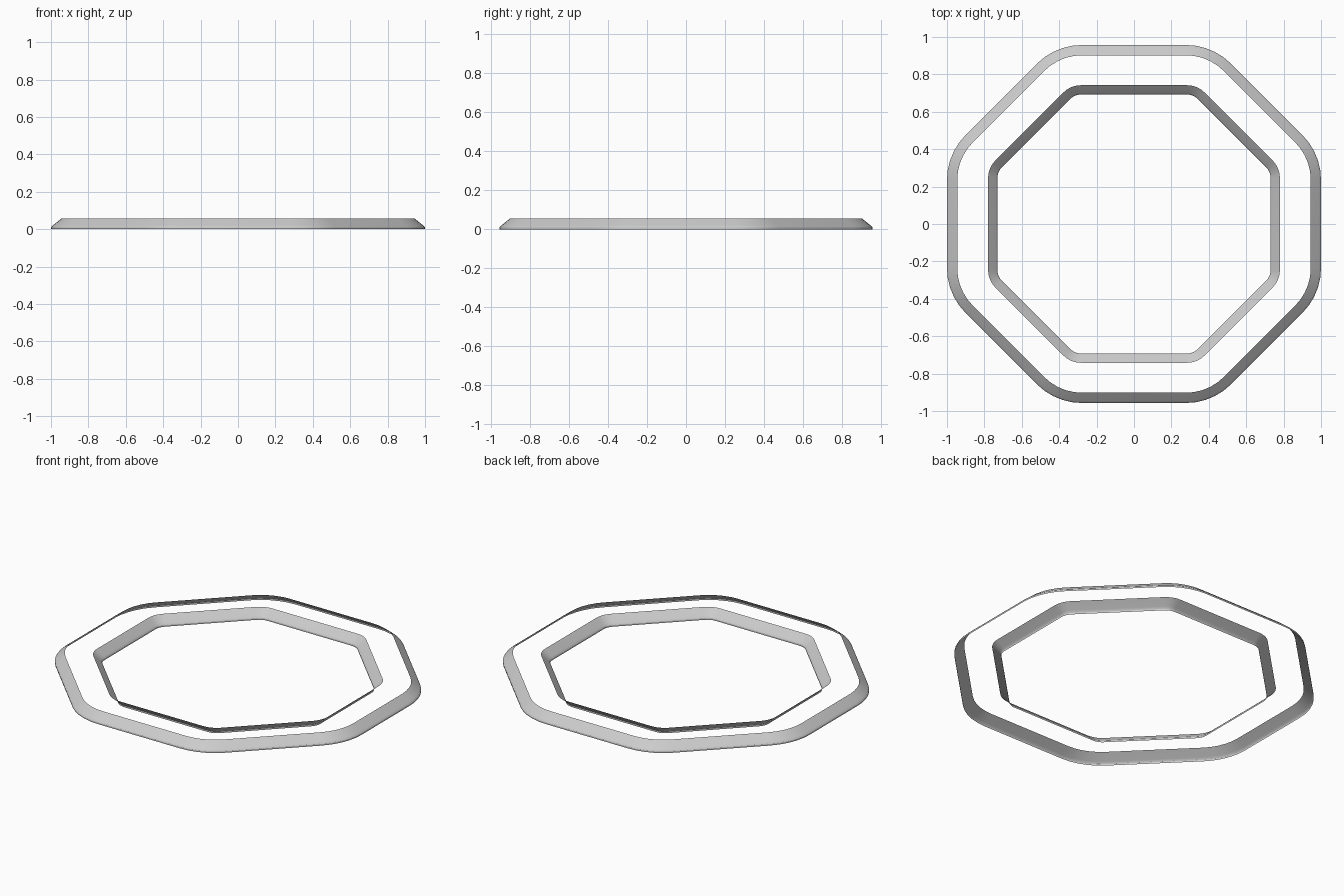
import bpy, bmesh, math
from mathutils import Vector

if "Cube" in bpy.data.objects:
    bpy.data.objects.remove(bpy.data.objects["Cube"])

SEGS = 5


def rounded_octagon(ax, ay, diag, radius):
    """Counter-clockwise octagon with rounded corners.
    ax, ay, diag: distances from centre to the x, y and diagonal sides."""
    dist = [ax, diag, ay, diag] * 2
    pts = []
    for i in range(8):
        a, b = i * math.pi / 4, (i + 1) * math.pi / 4
        # centre of the corner arc lies where both sides, moved in, cross
        d0, d1 = dist[i] - radius, dist[(i + 1) % 8] - radius
        det = math.sin(b - a)
        cx = (d0 * math.sin(b) - d1 * math.sin(a)) / det
        cy = (d1 * math.cos(a) - d0 * math.cos(b)) / det
        for k in range(SEGS + 1):
            t = a + (b - a) * k / SEGS
            pts.append(Vector((cx + radius * math.cos(t), cy + radius * math.sin(t))))
    return pts


def band(name, ax, ay, diag, radius, profile, inward):
    """Open sheet: profile is (inset from outer outline, z), bottom to top."""
    bm = bmesh.new()
    rings = []
    for inset, z in profile:
        outline = rounded_octagon(ax - inset, ay - inset, diag - inset, radius - inset)
        rings.append([bm.verts.new((p.x, p.y, z)) for p in outline])
    n = len(rings[0])
    for low, high in zip(rings, rings[1:]):
        for i in range(n):
            j = (i + 1) % n
            f = [low[i], low[j], high[j], high[i]]
            bm.faces.new(f[::-1] if inward else f)
    mesh = bpy.data.meshes.new(name)
    bm.to_mesh(mesh)
    bm.free()
    obj = bpy.data.objects.new(name, mesh)
    bpy.context.collection.objects.link(obj)
    bpy.context.view_layer.objects.active = obj
    obj.select_set(True)
    bpy.ops.object.shade_smooth_by_angle(angle=math.radians(30))
    obj.select_set(False)


# outer bevel: short upright lip, rounded edge, slope leaning inward
band("outer_bevel", 1.0, 0.957, 0.973, 0.34,
     [(0, 0), (0, 0.009), (0.003, 0.014), (0.010, 0.020), (0.055, 0.056)], False)

# inner bevel: mirrored profile, slope leaning outward and facing the opening
band("inner_bevel", 0.78, 0.742, 0.764, 0.13,
     [(0.050, 0), (0.050, 0.009), (0.047, 0.014), (0.041, 0.020), (0, 0.056)], True)
